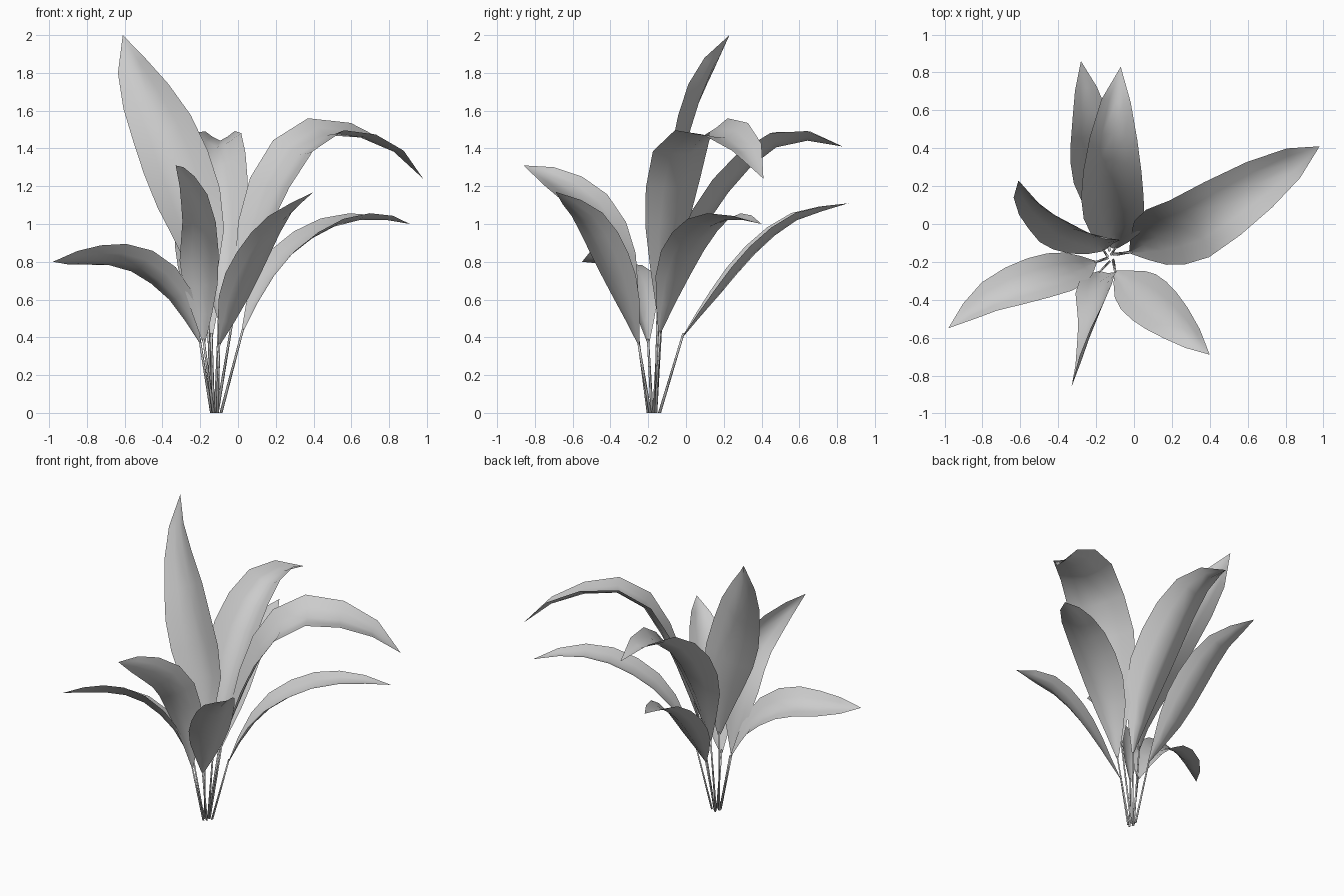
import bpy, bmesh, math
from mathutils import Vector

if "Cube" in bpy.data.objects:
    bpy.data.objects.remove(bpy.data.objects["Cube"])

ROWS = 8
COLS = (-1, -0.5, 0, 0.5, 1)
WIDTHS = (0.05, 0.43, 0.78, 0.97, 1.0, 0.93, 0.76, 0.47, 0.0)


def spline(pts, n):
    """Smooth path through pts, resampled to n equal steps."""
    p = [2 * pts[0] - pts[1]] + pts + [2 * pts[-1] - pts[-2]]
    fine = []
    for i in range(1, len(p) - 2):
        for k in range(20):
            t = k / 20
            a, b, c, d = p[i - 1:i + 3]
            fine.append(0.5 * (2 * b + (c - a) * t + (2 * a - 5 * b + 4 * c - d) * t * t
                               + (3 * b - a - 3 * c + d) * t ** 3))
    fine.append(pts[-1])
    dist = [0]
    for a, b in zip(fine, fine[1:]):
        dist.append(dist[-1] + (b - a).length)
    out, j = [], 0
    for k in range(n + 1):
        target = dist[-1] * k / n
        while j < len(fine) - 2 and dist[j + 1] < target:
            j += 1
        f = (target - dist[j]) / (dist[j + 1] - dist[j])
        out.append(fine[j].lerp(fine[j + 1], f))
    return out


def add_object(name, bm):
    me = bpy.data.meshes.new(name)
    bm.to_mesh(me)
    bm.free()
    for f in me.polygons:
        f.use_smooth = True
    ob = bpy.data.objects.new(name, me)
    bpy.context.collection.objects.link(ob)


def blade(name, pts, half, roll, heading, fold):
    """Folded leaf: roll = (base, tip) degrees, positive raises the right edge."""
    path = spline(pts, ROWS)
    h = Vector(heading).normalized()
    bm = bmesh.new()
    rows = []
    for i, c in enumerate(path):
        t = (path[min(i + 1, ROWS)] - path[max(i - 1, 0)]).normalized()
        side = Vector((h.y, -h.x, 0))
        side = (side - t * side.dot(t)).normalized()
        up = side.cross(t)
        r = math.radians(roll[0] + (roll[1] - roll[0]) * i / ROWS)
        side, up = side * math.cos(r) + up * math.sin(r), up * math.cos(r) - side * math.sin(r)
        w = half * WIDTHS[i]
        if i == ROWS:
            rows.append([bm.verts.new(c)] * len(COLS))
        else:
            rows.append([bm.verts.new(c + side * w * s + up * w * fold * (abs(s) ** 1.3 - 0.8))
                         for s in COLS])
    for a, b in zip(rows, rows[1:]):
        for k in range(len(COLS) - 1):
            quad = [a[k], a[k + 1], b[k + 1], b[k]]
            bm.faces.new(list(dict.fromkeys(quad)))
    add_object(name, bm)


def stem(name, foot, top, r0=0.008, r1=0.006):
    """Thin four-sided stalk."""
    bm = bmesh.new()
    rings = [[bm.verts.new(c + Vector((r * math.cos(k * math.pi / 2), r * math.sin(k * math.pi / 2), 0)))
              for k in range(4)] for c, r in ((foot, r0), (top, r1))]
    for k in range(4):
        n = (k + 1) % 4
        bm.faces.new((rings[0][k], rings[0][n], rings[1][n], rings[1][k]))
    bm.faces.new(rings[0][::-1])
    bm.faces.new(rings[1])
    add_object(name, bm)


def leaf(name, half, roll, heading, *pts, fold=0.35):
    pts = [Vector(p) for p in pts]
    stem(name + "_stem", pts[0], pts[1] + (pts[1] - pts[0]) * 0.06)
    blade(name + "_blade", pts[1:], half, roll, heading, fold)


# Low leaves at the front
leaf("left_leaf", 0.13, (-10, -38), (-0.85, -0.4),
     (-0.14, -0.18, 0), (-0.2, -0.2, 0.37), (-0.33, -0.24, 0.65),
     (-0.54, -0.3, 0.81), (-0.77, -0.39, 0.83), (-0.98, -0.55, 0.8))
leaf("front_leaf", 0.12, (0, -95), (-0.15, -0.97),
     (-0.13, -0.2, 0), (-0.18, -0.25, 0.37), (-0.2, -0.3, 0.75),
     (-0.21, -0.43, 1.03), (-0.27, -0.63, 1.2), (-0.33, -0.86, 1.31))
leaf("front_right_leaf", 0.135, (10, -15), (0.7, -0.7),
     (-0.11, -0.19, 0), (-0.1, -0.25, 0.36), (0.0, -0.34, 0.66),
     (0.11, -0.43, 0.88), (0.23, -0.53, 1.05), (0.4, -0.69, 1.17))

# Right side leaves
leaf("big_right_leaf", 0.185, (-5, -15), (0.86, 0.5),
     (-0.11, -0.16, 0), (-0.02, -0.15, 0.55), (0.08, -0.1, 0.95), (0.18, -0.06, 1.22),
     (0.34, 0.0, 1.45), (0.52, 0.12, 1.52), (0.79, 0.29, 1.44), (0.98, 0.41, 1.24))
leaf("low_right_leaf", 0.135, (0, 0), (0.86, 0.5),
     (-0.09, -0.16, 0), (0.02, -0.14, 0.42), (0.12, -0.08, 0.68),
     (0.27, 0.0, 0.88), (0.5, 0.12, 1.02), (0.72, 0.25, 1.05), (0.91, 0.4, 1.0))

# Back leaves
leaf("high_back_leaf", 0.165, (0, 0), (0, 1),
     (-0.12, -0.16, 0), (-0.1, -0.13, 0.5), (-0.1, -0.02, 0.92),
     (-0.115, 0.18, 1.25), (-0.11, 0.4, 1.44), (-0.1, 0.6, 1.49), (-0.07, 0.83, 1.41), fold=0.65)
leaf("low_back_leaf", 0.125, (0, 0), (-0.1, 1),
     (-0.13, -0.14, 0), (-0.14, -0.02, 0.4), (-0.18, 0.13, 0.62),
     (-0.21, 0.33, 0.87), (-0.23, 0.57, 1.05), (-0.28, 0.86, 1.11), fold=0.45)

# Tallest upright leaf
leaf("tall_leaf", 0.18, (-18, 45), (-0.2, 0.97),
     (-0.14, -0.17, 0), (-0.16, -0.14, 0.55), (-0.21, -0.11, 0.95),
     (-0.32, -0.08, 1.3), (-0.43, 0.0, 1.57), (-0.54, 0.09, 1.78), (-0.61, 0.23, 2.0))
